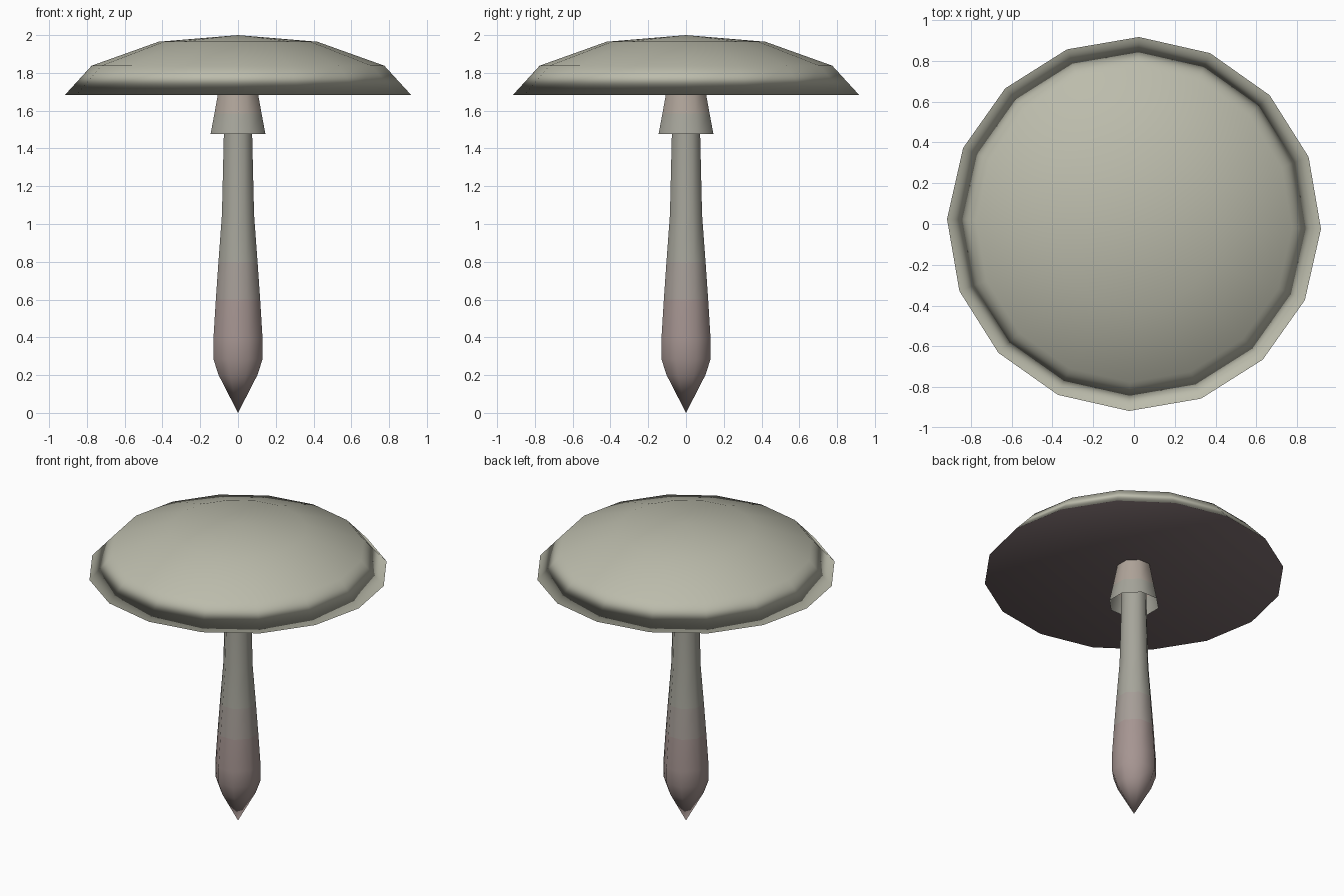
import bpy, bmesh
from math import cos, sin, radians, tau

if "Cube" in bpy.data.objects:
    bpy.data.objects.remove(bpy.data.objects["Cube"])


def material(name, rgb):
    mat = bpy.data.materials.new(name)
    mat.diffuse_color = (*rgb, 1)
    mat.use_nodes = True
    mat.node_tree.nodes["Principled BSDF"].inputs["Base Color"].default_value = mat.diffuse_color
    return mat


olive = material("olive_cap", (0.50, 0.50, 0.41))
gills = material("dark_gills", (0.19, 0.145, 0.15))
pale = material("stem_olive", (0.38, 0.375, 0.325))
mixed = material("stem_middle", (0.38, 0.34, 0.31))
pink = material("stem_pink", (0.38, 0.30, 0.285))
skin = material("collar_skin", (0.43, 0.37, 0.32))


def lathe(name, profile, sides, turn, mats):
    """Spin (radius, z) points around z, one material per band; radius 0 is a pole."""
    bm = bmesh.new()
    rings = []
    for r, z in profile:
        if r == 0:
            rings.append([bm.verts.new((0, 0, z))] * sides)
        else:
            rings.append([bm.verts.new((r * cos(turn + tau * i / sides),
                                        r * sin(turn + tau * i / sides), z))
                          for i in range(sides)])
    slots = list(dict.fromkeys(mats))
    for a, b, mat in zip(rings, rings[1:], mats):
        for i in range(sides):
            j = (i + 1) % sides
            face = bm.faces.new(list(dict.fromkeys([a[i], a[j], b[j], b[i]])))
            face.material_index = slots.index(mat)
            face.smooth = True
    mesh = bpy.data.meshes.new(name)
    bm.to_mesh(mesh)
    bm.free()
    for mat in slots:
        mesh.materials.append(mat)
    obj = bpy.data.objects.new(name, mesh)
    bpy.context.collection.objects.link(obj)
    return obj


# Cap: shallow hollow underside, flared rim and low domed top
cap = lathe("cap", [(0, 1.74), (0.917, 1.683), (0.775, 1.838), (0.42, 1.965), (0, 2.0)],
            16, radians(-1.5), [gills, olive, olive, olive])
# Area-weighted shading turns the rim downwards with the underside
weighted = cap.modifiers.new("rim_shading", 'WEIGHTED_NORMAL')
weighted.mode = 'FACE_AREA'

# Stem: pointed base, swollen bulb, slender taper up into the cap
lathe("stem", [(0, 0), (0.111, 0.2), (0.141, 0.285), (0.141, 0.39), (0.127, 0.6),
               (0.112, 0.8), (0.092, 1.05), (0.081, 1.48), (0.078, 1.74)],
      8, radians(22.5), [pink, pink, pink, pink, mixed, pale, pale, pale])

# Collar: open flared skirt hanging under the cap
lathe("collar", [(0.157, 1.477), (0.135, 1.585), (0.105, 1.74)], 8, radians(22.5),
      [pale, skin])
